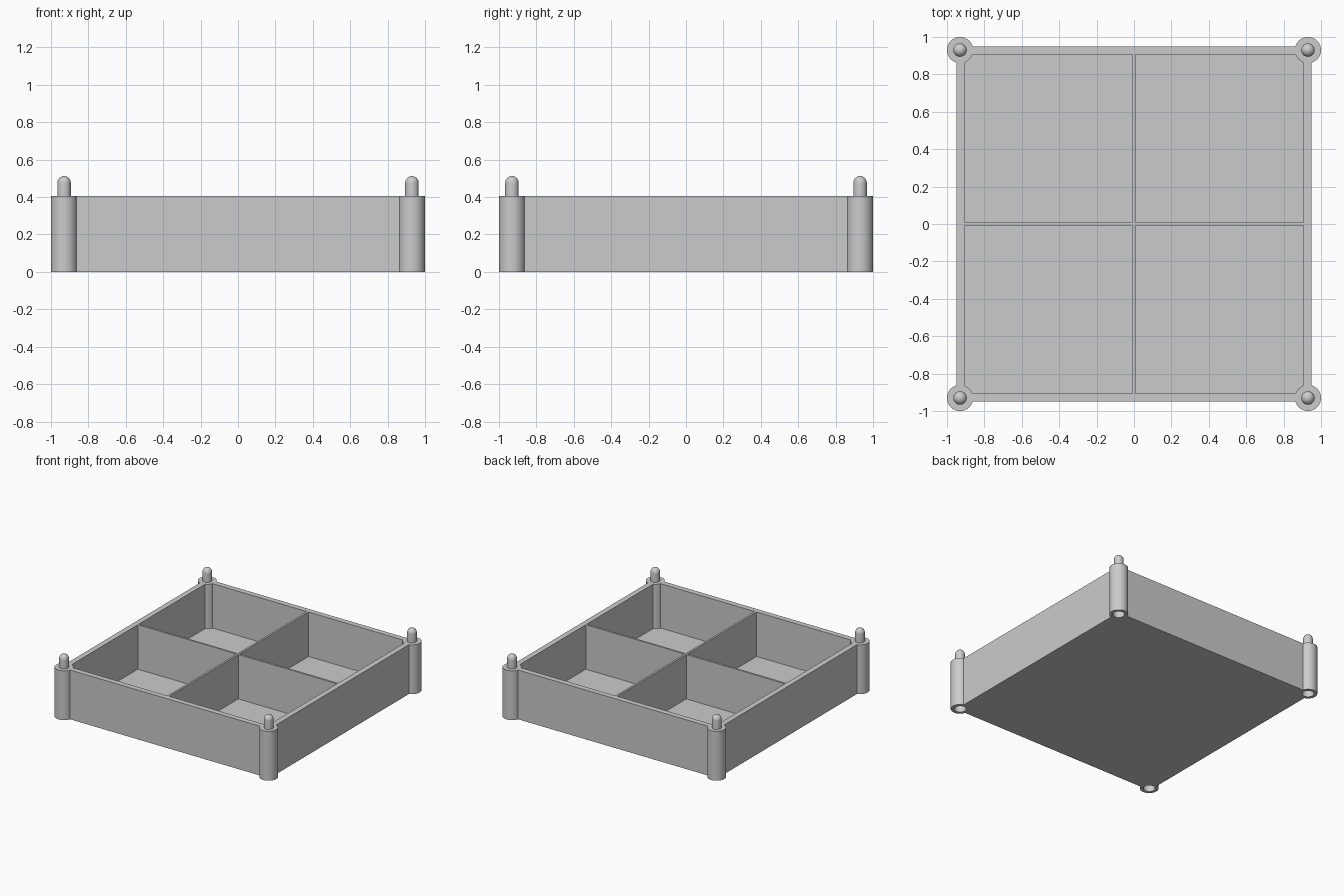
import bpy, bmesh, math
from mathutils import Matrix

cube = bpy.data.objects.get("Cube")
if cube:
    bpy.data.objects.remove(cube, do_unlink=True)

# Main dimensions
HEIGHT = 0.405
OUTER = 0.95          # half width of the tray
INNER = 0.905         # half width between the inner wall faces
FLOOR = 0.04
DIVIDER = 0.008       # half thickness of the dividers
POST_AT, POST_R = 0.93, 0.07
PIN_R, PIN_TOP = 0.036, 0.512
HOLE_R, HOLE_DEPTH = 0.045, 0.12
CORNERS = [(sx, sy) for sx in (-1, 1) for sy in (-1, 1)]

grey = bpy.data.materials.new("light grey")
grey.use_nodes = True
colour = (0.6, 0.6, 0.6, 1)
grey.diffuse_color = colour
grey.node_tree.nodes["Principled BSDF"].inputs["Base Color"].default_value = colour


def make_object(name, bm):
    mesh = bpy.data.meshes.new(name)
    bmesh.ops.recalc_face_normals(bm, faces=bm.faces)
    bm.to_mesh(mesh)
    bm.free()
    mesh.materials.append(grey)
    obj = bpy.data.objects.new(name, mesh)
    bpy.context.collection.objects.link(obj)
    return obj


def add_box(bm, x0, x1, y0, y1, z0, z1):
    move = Matrix.Translation(((x0 + x1) / 2, (y0 + y1) / 2, (z0 + z1) / 2))
    bmesh.ops.create_cube(bm, size=1, matrix=move @ Matrix.Diagonal((x1 - x0, y1 - y0, z1 - z0, 1)))


def cut(target, cutter):
    cutter.hide_render = True
    mod = target.modifiers.new("cut", 'BOOLEAN')
    mod.operation, mod.solver, mod.object = 'DIFFERENCE', 'EXACT', cutter
    bpy.context.view_layer.objects.active = target
    bpy.ops.object.modifier_apply(modifier=mod.name)
    bpy.data.objects.remove(cutter, do_unlink=True)


# Tray: a solid block with four pockets, leaving walls, floor and cross dividers
bm = bmesh.new()
add_box(bm, -OUTER, OUTER, -OUTER, OUTER, 0, HEIGHT)
tray = make_object("tray", bm)

bm = bmesh.new()
for sx, sy in CORNERS:
    xs = sorted((sx * DIVIDER, sx * INNER))
    ys = sorted((sy * DIVIDER, sy * INNER))
    add_box(bm, *xs, *ys, FLOOR, HEIGHT + 0.1)
cut(tray, make_object("pocket_cutter", bm))

# Corner clearance for the posts
bm = bmesh.new()
for sx, sy in CORNERS:
    bmesh.ops.create_cone(bm, cap_ends=True, segments=48, radius1=POST_R - 0.002,
                          radius2=POST_R - 0.002, depth=2,
                          matrix=Matrix.Translation((sx * POST_AT, sy * POST_AT, 0)))
cut(tray, make_object("corner_cutter", bm))

# Posts: turned profile with a socket below and a domed pin above
profile = [(0, HOLE_DEPTH), (HOLE_R, HOLE_DEPTH), (HOLE_R, 0), (POST_R, 0),
           (POST_R, HEIGHT), (PIN_R, HEIGHT)]
for i in range(9):
    a = math.pi / 2 * i / 8
    profile.append((PIN_R * math.cos(a), PIN_TOP - PIN_R + PIN_R * math.sin(a)))
profile[-1] = (0, PIN_TOP)

for sx, sy in CORNERS:
    bm = bmesh.new()
    verts = [bm.verts.new((r, 0, z)) for r, z in profile]
    edges = [bm.edges.new(pair) for pair in zip(verts, verts[1:])]
    bmesh.ops.spin(bm, geom=verts + edges, cent=(0, 0, 0), axis=(0, 0, 1),
                   angle=2 * math.pi, steps=48)
    bmesh.ops.remove_doubles(bm, verts=bm.verts, dist=0.0001)
    name = ("back" if sy > 0 else "front") + ("_left" if sx > 0 else "_right") + "_post"
    post = make_object(name, bm)
    post.location = (sx * POST_AT, sy * POST_AT, 0)
    bpy.ops.object.select_all(action='DESELECT')
    post.select_set(True)
    bpy.context.view_layer.objects.active = post
    bpy.ops.object.shade_smooth_by_angle(angle=math.radians(35))
